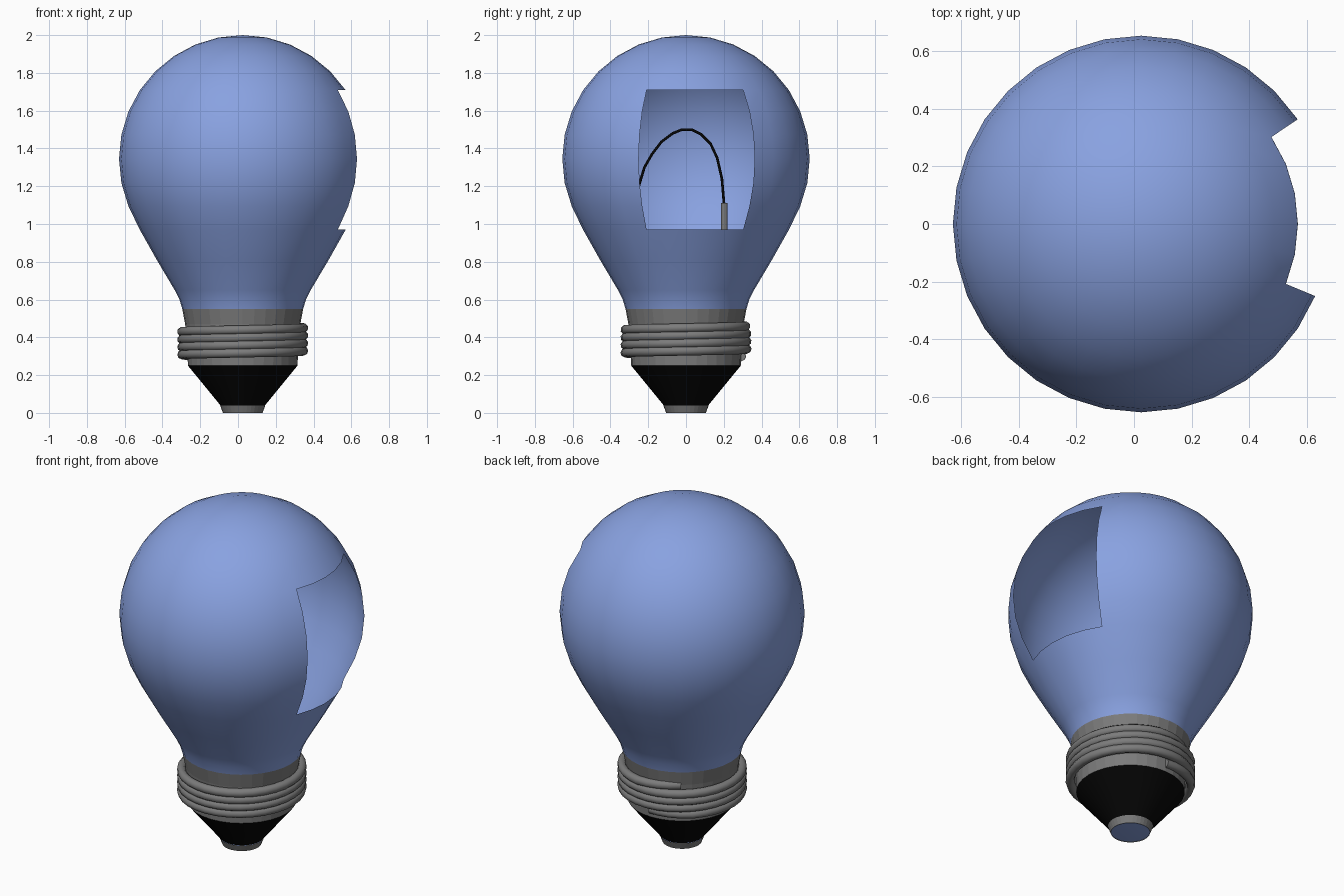
import bpy, bmesh, math

if "Cube" in bpy.data.objects:
    bpy.data.objects.remove(bpy.data.objects["Cube"])

CX = 0.025      # bulb axis
SEG = 32        # sides of every turned part


def material(name, rgb):
    m = bpy.data.materials.new(name)
    m.diffuse_color = (*rgb, 1)
    m.use_nodes = True
    m.node_tree.nodes["Principled BSDF"].inputs["Base Color"].default_value = m.diffuse_color
    return m


blue = material("blue_glass", (0.25, 0.36, 0.75))
grey = material("dark_metal", (0.2, 0.2, 0.2))
black = material("black_insulator", (0.002, 0.002, 0.002))


def revolve(name, profile, mat, smooth=True, hole=None):
    """Turn (radius, z) points round the axis; hole(segment, z_mid) leaves faces out."""
    bm = bmesh.new()
    rings = []
    for r, z in profile:
        if r < 1e-6:
            rings.append([bm.verts.new((CX, 0, z))] * SEG)
        else:
            rings.append([bm.verts.new((CX + r * math.cos(math.tau * i / SEG),
                                        r * math.sin(math.tau * i / SEG), z))
                          for i in range(SEG)])
    for a, b in zip(rings, rings[1:]):
        for i in range(SEG):
            j = (i + 1) % SEG
            if hole and hole(i, (a[i].co.z + b[i].co.z) / 2):
                continue
            f = bm.faces.new(list(dict.fromkeys((a[i], a[j], b[j], b[i]))))
            f.smooth = smooth
    me = bpy.data.meshes.new(name)
    bm.to_mesh(me)
    bm.free()
    me.materials.append(mat)
    ob = bpy.data.objects.new(name, me)
    bpy.context.collection.objects.link(ob)
    return ob


def tube(name, points, radius, mat, kind='POLY'):
    cu = bpy.data.curves.new(name, 'CURVE')
    cu.dimensions = '3D'
    cu.bevel_depth = radius
    cu.bevel_resolution = 2
    cu.use_fill_caps = True
    sp = cu.splines.new(kind)
    sp.points.add(len(points) - 1)
    for p, co in zip(sp.points, points):
        p.co = (*co, 1)
    cu.materials.append(mat)
    ob = bpy.data.objects.new(name, cu)
    bpy.context.collection.objects.link(ob)
    return ob


# Glass bulb: neck, then a sphere, with a five-segment window open on the +x side
R, ZC = 0.655, 1.345
neck = [(0.32, 0.55), (0.335, 0.60), (0.36, 0.65), (0.455, 0.81), (0.545, 0.97), (0.605, 1.094)]
ball = [(R * math.cos(math.radians(11.25 * k)), ZC + R * math.sin(math.radians(11.25 * k)))
        for k in range(-1, 9)]
revolve("glass_bulb", neck + ball, blue,
        hole=lambda i, z: 0.97 < z < 1.70 and (i < 3 or i >= SEG - 2))

# Screw base, insulator and contact tip
revolve("metal_collar", [(0.29, 0.25), (0.295, 0.36), (0.305, 0.47), (0.32, 0.55)], grey, False)
revolve("insulator_cone", [(0.118, 0.04), (0.29, 0.25)], black)
revolve("contact_ring", [(0.105, 0.0), (0.12, 0.04)], grey, False)
revolve("contact_cap", [(0.0, 0.0), (0.06, 0.001), (0.105, 0.004)], blue)

# Screw thread: a helix whose two ends sink into the collar
turns, per = 4.1, 32
n = int(turns * per)
thread = []
for k in range(n + 1):
    a = math.pi / 2 + math.tau * k / per
    r = 0.322 - 0.03 * max(0, 1 - min(k, n - k) / 4)
    thread.append((CX + r * math.cos(a), r * math.sin(a), 0.298 + 0.0405 * k / per))
tube("screw_thread", thread, 0.025, grey)

# Filament wire
wire = [(-0.27, 1.11), (-0.25, 1.2), (-0.22, 1.3), (-0.18, 1.37), (-0.13, 1.435), (-0.07, 1.48),
        (-0.02, 1.5), (0.03, 1.5), (0.08, 1.475), (0.13, 1.425), (0.165, 1.35),
        (0.19, 1.24), (0.202, 1.1)]
tube("filament", [(CX, y, z) for y, z in wire], 0.007, black)

# Support posts
for side, y in (("left", -0.27), ("right", 0.203)):
    foot = max(-0.22, min(0.203, y))
    tube(side + "_post", [(CX, foot, 0.5), (CX, y, 1.11)], 0.018, grey)
